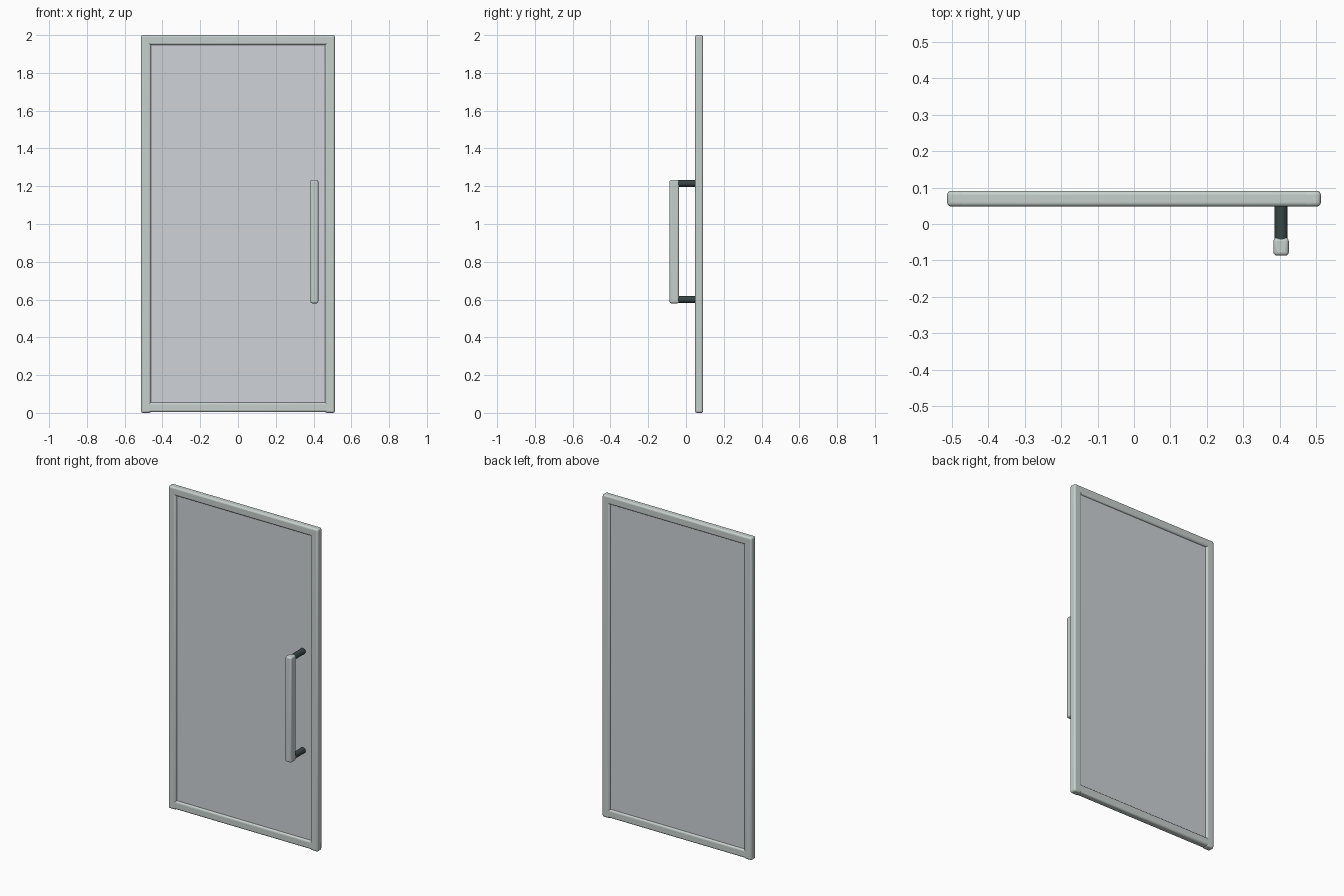
import bpy, math

if "Cube" in bpy.data.objects:
    bpy.data.objects.remove(bpy.data.objects["Cube"])


def material(name, rgb):
    m = bpy.data.materials.new(name)
    m.diffuse_color = (*rgb, 1)
    m.use_nodes = True
    m.node_tree.nodes["Principled BSDF"].inputs["Base Color"].default_value = m.diffuse_color
    return m


METAL = material("satin_metal", (0.56, 0.63, 0.60))
GLASS = material("frosted_glass", (0.62, 0.65, 0.68))
DARK = material("dark_metal", (0.04, 0.06, 0.06))


def finish(ob, name, mat, bevel=0):
    ob.name = name
    ob.data.materials.append(mat)
    if bevel:
        b = ob.modifiers.new("round_edges", 'BEVEL')
        b.width, b.segments = bevel, 4
    bpy.ops.object.shade_smooth_by_angle(angle=math.radians(35))
    return ob


def box(name, x, y, z, mat, bevel=0):
    """Box spanning the (min, max) ranges x, y, z."""
    spans = (x, y, z)
    bpy.ops.mesh.primitive_cube_add(size=1, location=[(a + b) / 2 for a, b in spans])
    ob = bpy.context.object
    ob.scale = [b - a for a, b in spans]
    bpy.ops.object.transform_apply(location=False, rotation=False, scale=True)
    return finish(ob, name, mat, bevel)


W, H, BAR = 0.513, 2.0, 0.052
DEPTH = (0.048, 0.091)

# Frame: two full-height stiles and two rails between them
for side, x0 in (("left", -W), ("right", W - BAR)):
    box(f"frame_stile_{side}", (x0, x0 + BAR), DEPTH, (0, H), METAL, 0.011)
for side, z0 in (("bottom", 0.004), ("top", H - BAR)):
    box(f"frame_rail_{side}", (-W + 0.002, W - 0.002), DEPTH, (z0, z0 + BAR), METAL, 0.011)

# Glass panel set into the frame
box("glass_panel", (-0.47, 0.47), (0.06, 0.08), (0.045, 1.96), GLASS)

# Pull handle with two round standoffs
HX = 0.404
box("handle_grip", (HX - 0.021, HX + 0.021), (-0.087, -0.037), (0.58, 1.234), METAL, 0.01)
for side, z in (("lower", 0.6), ("upper", 1.215)):
    bpy.ops.mesh.primitive_cylinder_add(vertices=32, radius=0.018, depth=0.107,
                                        location=(HX, 0.0085, z),
                                        rotation=(math.pi / 2, 0, 0))
    finish(bpy.context.object, f"handle_standoff_{side}", DARK)
